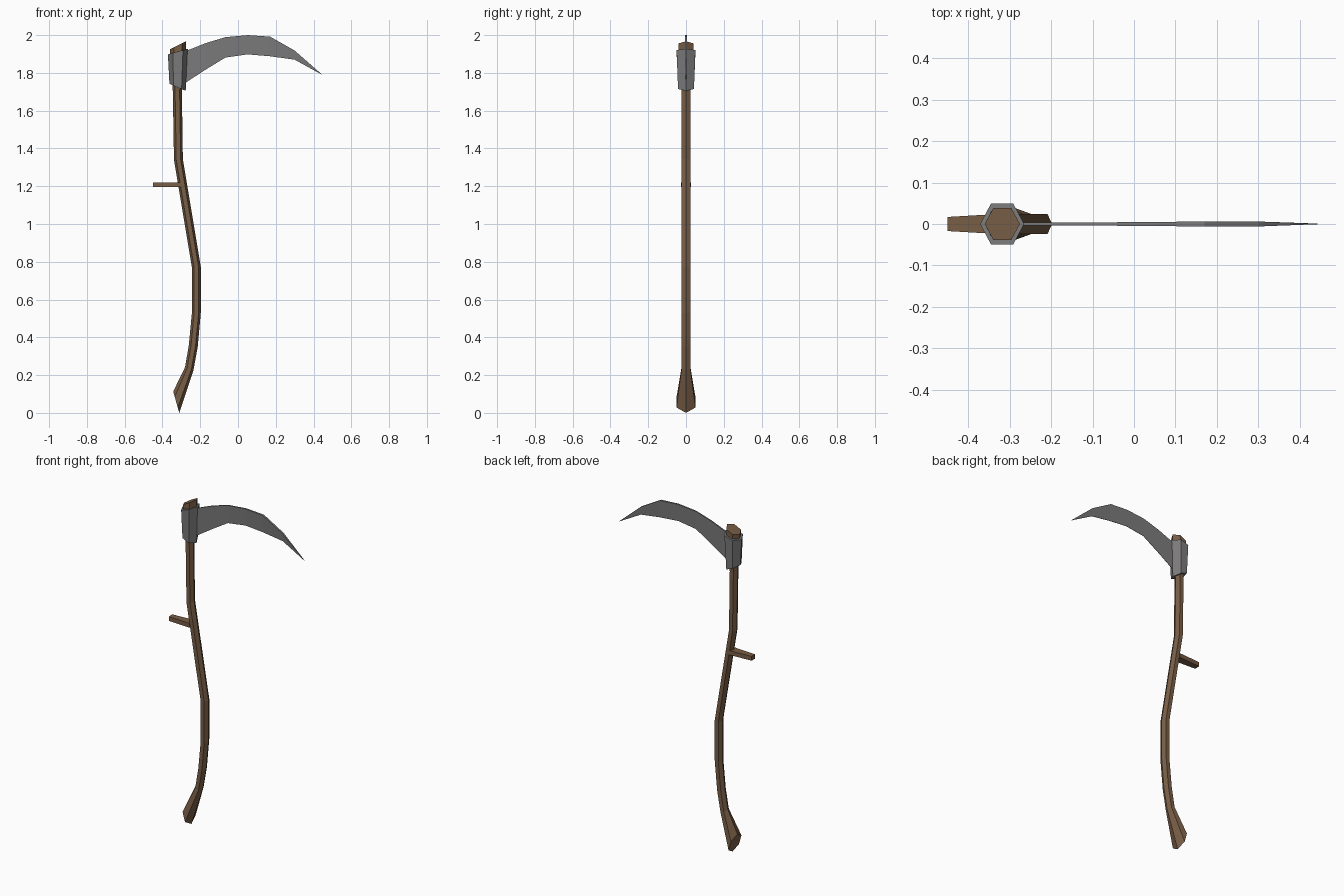
import bpy, bmesh, math
from mathutils import Vector

if "Cube" in bpy.data.objects:
    bpy.data.objects.remove(bpy.data.objects["Cube"])


def material(name, colour):
    m = bpy.data.materials.new(name)
    m.diffuse_color = (*colour, 1)
    m.use_nodes = True
    m.node_tree.nodes["Principled BSDF"].inputs["Base Color"].default_value = m.diffuse_color
    return m


wood = material("brown wood", (0.19, 0.112, 0.062))
steel = material("grey steel", (0.205, 0.200, 0.200))


def loft(name, rings, mat):
    """Skin a list of equal-sized rings of points and cap both ends."""
    bm = bmesh.new()
    loops = [[bm.verts.new(p) for p in ring] for ring in rings]
    n = len(loops[0])
    for a, b in zip(loops, loops[1:]):
        for i in range(n):
            j = (i + 1) % n
            bm.faces.new((a[i], a[j], b[j], b[i]))
    bm.faces.new(loops[0])
    bm.faces.new(loops[-1])
    bmesh.ops.remove_doubles(bm, verts=bm.verts, dist=1e-5)
    bmesh.ops.recalc_face_normals(bm, faces=bm.faces)
    me = bpy.data.meshes.new(name)
    bm.to_mesh(me)
    bm.free()
    me.materials.append(mat)
    ob = bpy.data.objects.new(name, me)
    bpy.context.collection.objects.link(ob)
    return ob


def hexagon(left, right, ry):
    """Hexagon whose left and right corners are given as (x, z), half depth ry."""
    l, r = (Vector((p[0], 0, p[1])) for p in (left, right))
    c, u = (l + r) / 2, (r - l) / 2
    v = Vector((0, ry / math.sin(math.pi / 3), 0))
    return [c + u * math.cos(k * math.pi / 3) + v * math.sin(k * math.pi / 3)
            for k in range(6)]


# Curved six-sided handle, flared at the foot and the head
loft("handle", [hexagon(*s) for s in [
    ((-0.343, 0.113), (-0.311, 0.0), 0.05),
    ((-0.280, 0.243), (-0.236, 0.225), 0.024),
    ((-0.260, 0.362), (-0.213, 0.352), 0.024),
    ((-0.244, 0.53), (-0.197, 0.53), 0.024),
    ((-0.244, 0.77), (-0.197, 0.775), 0.024),
    ((-0.339, 1.34), (-0.292, 1.345), 0.024),
    ((-0.345, 1.70), (-0.297, 1.70), 0.024),
    ((-0.360, 1.90), (-0.277, 1.90), 0.039),
    ((-0.360, 1.925), (-0.275, 1.967), 0.039),
]], wood)

# Side grip peg
loft("grip_peg", [[(x, sy * y, 1.208 + sz * 0.013)
                   for sy, sz in ((-1, -1), (1, -1), (1, 1), (-1, 1))]
                  for x, y in ((-0.45, 0.017), (-0.305, 0.0255))], wood)

# Steel collar around the head
loft("collar", [hexagon((-0.363, 1.742), (-0.277, 1.705), 0.042),
                hexagon((-0.371, 1.898), (-0.265, 1.928), 0.05)], steel)

# Curved blade: x, spine height, cutting edge height, half thickness of spine
blade = [(-0.290, 1.91, 1.74, 0.004), (-0.170, 1.958, 1.818, 0.004),
         (-0.067, 1.989, 1.881, 0.004), (0.052, 2.0, 1.898, 0.005),
         (0.170, 1.992, 1.888, 0.006), (0.300, 1.918, 1.870, 0.006),
         (0.443, 1.793, 1.791, 0.0005)]
loft("blade", [[(x, -t, top), (x, t, top), (x, 0.001, low), (x, -0.001, low)]
               for x, top, low, t in blade], steel)
